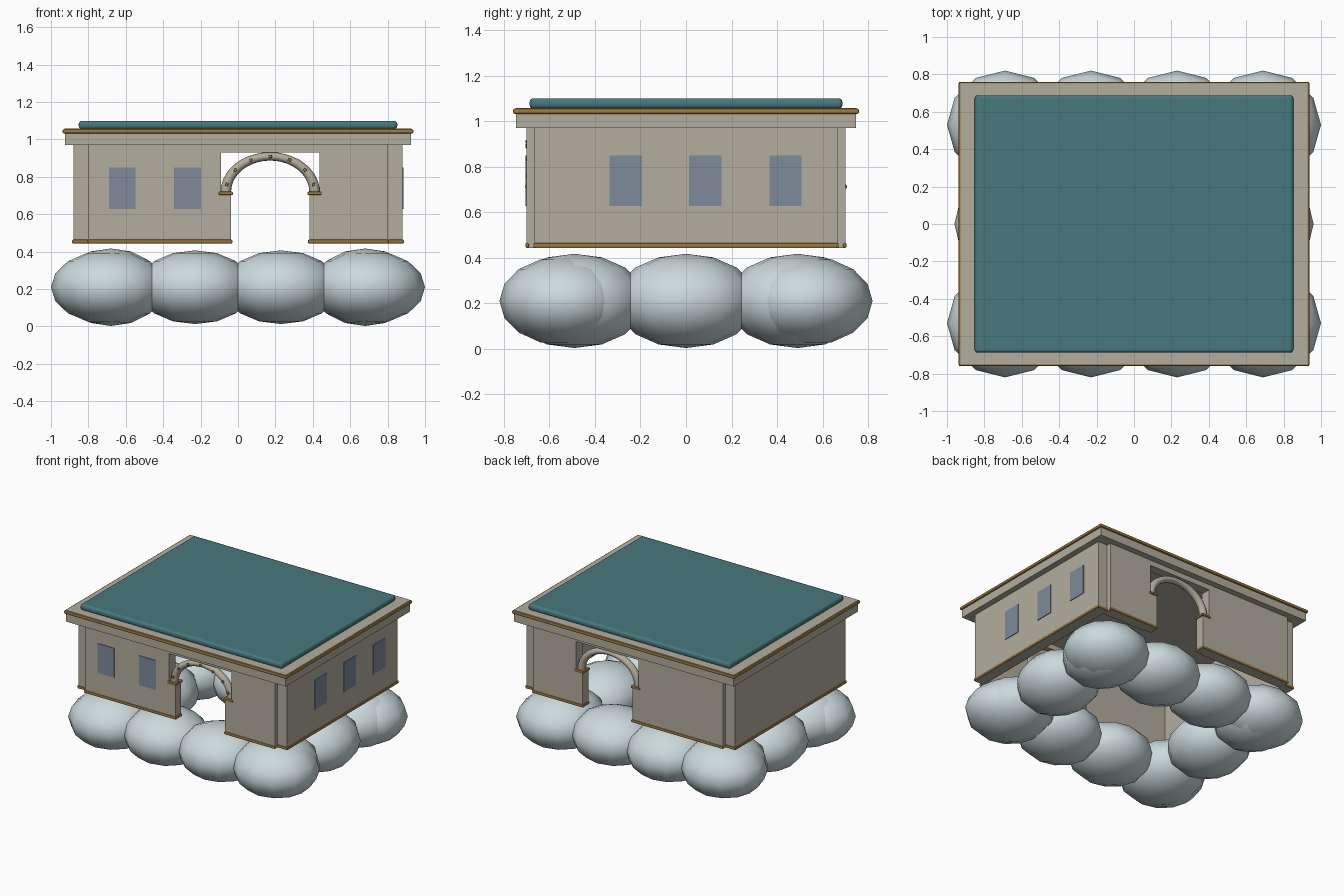
import bpy
import bmesh
from math import sin, cos, pi, radians
from mathutils import Matrix

cube = bpy.data.objects.get("Cube")
if cube:
    bpy.data.objects.remove(cube, do_unlink=True)


def material(name, rgb):
    m = bpy.data.materials.new(name)
    m.use_nodes = True
    m.diffuse_color = (*rgb, 1)
    bsdf = next(n for n in m.node_tree.nodes if n.type == 'BSDF_PRINCIPLED')
    bsdf.inputs["Base Color"].default_value = (*rgb, 1)
    return m


STONE = material("warm stone", (0.45, 0.42, 0.34))
GOLD = material("aged gold", (0.34, 0.19, 0.05))
TEAL = material("teal roof", (0.065, 0.19, 0.21))
CLOUD = material("pale cloud", (0.60, 0.70, 0.72))
GLASS = material("blue grey glass", (0.21, 0.26, 0.33))


def finish(name, bm, mat, smooth=False):
    mesh = bpy.data.meshes.new(name)
    bmesh.ops.recalc_face_normals(bm, faces=bm.faces[:])
    bm.to_mesh(mesh)
    bm.free()
    mesh.materials.append(mat)
    for p in mesh.polygons:
        p.use_smooth = smooth
    obj = bpy.data.objects.new(name, mesh)
    bpy.context.collection.objects.link(obj)
    return obj


def box(name, xs, ys, zs, mat, bevel=0, segments=2):
    """Box between pairs of limits, with optional rounded edges."""
    size = [abs(a[1] - a[0]) for a in (xs, ys, zs)]
    mid = [(a[0] + a[1]) / 2 for a in (xs, ys, zs)]
    bm = bmesh.new()
    bmesh.ops.create_cube(bm, size=1, matrix=Matrix.Diagonal((*size, 1)))
    obj = finish(name, bm, mat)
    obj.location = mid
    if bevel:
        mod = obj.modifiers.new("rounded edges", 'BEVEL')
        mod.width = bevel
        mod.segments = segments
    return obj


# Cloud ring: overlapping ellipsoids
def cloud(name, centre, radii):
    bm = bmesh.new()
    bmesh.ops.create_uvsphere(bm, u_segments=12, v_segments=8, radius=1,
                              matrix=Matrix.Diagonal((*radii, 1)))
    finish(name, bm, CLOUD, True).location = centre


for side in (-1, 1):
    for x in (-0.69, -0.23, 0.23, 0.69):
        cloud("cloud_row", (x, side * 0.53, 0.21), (0.31, 0.29, 0.197))
    for y in (-0.49, 0, 0.49):
        cloud("cloud_side", (side * 0.68, y, 0.21), (0.28, 0.315, 0.207))

# Roof: cornice, gold edge, top course and teal slab
box("cornice", (-0.925, 0.925), (-0.747, 0.747), (0.97, 1.035), STONE)
box("cornice_gold_edge", (-0.938, 0.938), (-0.76, 0.76), (1.032, 1.055), GOLD, 0.008)
box("roof_border", (-0.928, 0.928), (-0.75, 0.75), (1.04, 1.058), STONE)
box("roof_slab", (-0.852, 0.852), (-0.688, 0.688), (1.055, 1.10), TEAL, 0.018, 3)

BASE, TOP = 0.443, 0.972
TRIM = (0.444, 0.464)
ARCH_X, ARCH_Z, ARCH_R, TUBE_R, SQUASH = 0.172, 0.72, 0.237, 0.028, 0.80

# Side walls
for side in (-1, 1):
    box("side_wall", (side * 0.80, side * 0.88), (-0.665, 0.665), (BASE, TOP), STONE)
    box("side_base_trim", (side * 0.87, side * 0.887), (-0.67, 0.67), TRIM, GOLD, 0.006)
    for y in (-0.665, 0.665):
        box("side_trim_return", (side * 0.80, side * 0.885),
            (y - 0.006, y + 0.006), TRIM, GOLD, 0.004)


def arch(name, y):
    """Half ring with a round section, slightly flattened in height."""
    bm = bmesh.new()
    steps, ring = 20, 12
    rows = []
    for i in range(steps + 1):
        t = pi * i / steps
        row = []
        for j in range(ring):
            p = 2 * pi * j / ring
            r = ARCH_R + TUBE_R * cos(p)
            row.append(bm.verts.new((ARCH_X + r * cos(t), y + TUBE_R * sin(p),
                                     ARCH_Z + SQUASH * r * sin(t))))
        rows.append(row)
    for a, b in zip(rows, rows[1:]):
        for j in range(ring):
            k = (j + 1) % ring
            bm.faces.new((a[j], a[k], b[k], b[j]))
    finish(name, bm, STONE, True)


# Front and back walls, each with an open arch
for side, label in ((-1, "front"), (1, "back")):
    wall_y = (side * 0.62, side * 0.70)
    pier_y = (side * 0.63, side * 0.699)
    trim_y = (side * 0.69, side * 0.706)
    box(label + "_wall_long", (-0.80, -0.092), wall_y, (BASE, TOP), STONE)
    box(label + "_wall_short", (0.437, 0.80), wall_y, (BASE, TOP), STONE)
    box(label + "_lintel", (-0.092, 0.437), pier_y, (0.93, TOP), STONE)
    box(label + "_trim_long", (-0.805, -0.03), trim_y, TRIM, GOLD, 0.006)
    box(label + "_trim_short", (0.375, 0.805), trim_y, TRIM, GOLD, 0.006)
    for s in (-1, 1):
        x = ARCH_X + s * ARCH_R
        box(label + "_pier", (x - 0.028, x + 0.028), pier_y, (BASE, 0.71), STONE)
        box(label + "_pier_base", (x - 0.035, x + 0.035),
            (side * 0.624, side * 0.705), TRIM, GOLD, 0.006)
        box(label + "_capital", (x - 0.038, x + 0.038),
            (side * 0.622, side * 0.707), (0.703, 0.721), GOLD, 0.006)
    arch(label + "_arch", side * 0.668)

# Gold studs around the front arch
for i in range(7):
    t = radians(12 + 26 * i)
    x = ARCH_X + ARCH_R * cos(t)
    z = ARCH_Z + SQUASH * ARCH_R * sin(t)
    stud = box("arch_stud", (x - 0.009, x + 0.009), (-0.705, -0.685),
               (z - 0.008, z + 0.008), GOLD, 0.003)
    stud.rotation_euler.y = pi / 2 - t

# Window plates
GLASS_Z = (0.627, 0.85)
for x in (-0.62, -0.27):
    box("front_window", (x - 0.071, x + 0.071), (-0.705, -0.698), GLASS_Z, GLASS)
for y in (-0.265, 0.085, 0.437):
    box("side_window", (0.878, 0.885), (y - 0.071, y + 0.071), GLASS_Z, GLASS)
